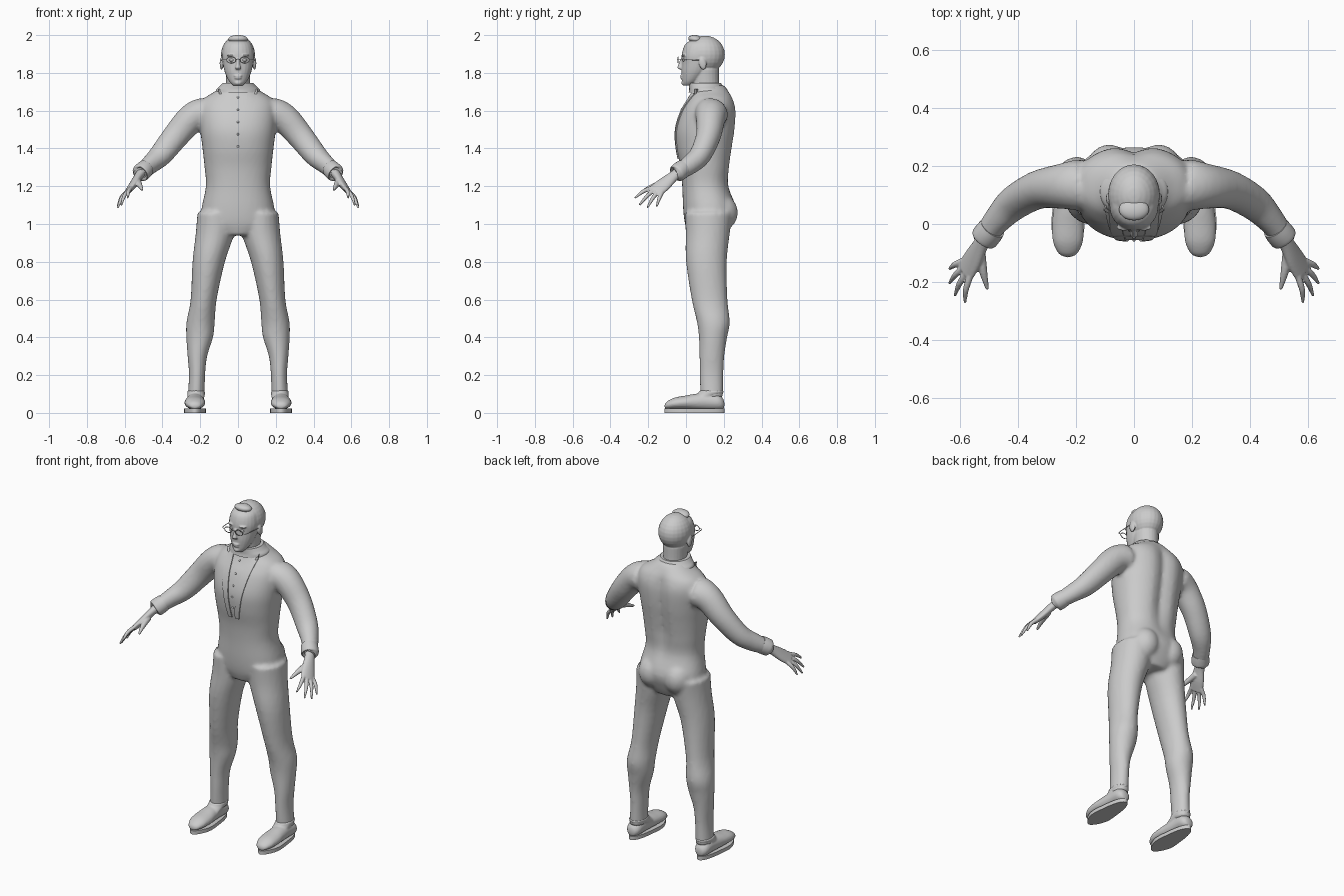
import bpy, bmesh, math
from mathutils import Vector, Matrix
from mathutils.bvhtree import BVHTree

cube = bpy.data.objects.get("Cube")
if cube:
    bpy.data.objects.remove(cube, do_unlink=True)

grey = bpy.data.materials.new("plain_grey")
grey.use_nodes = True
tone = (0.6, 0.6, 0.6, 1)
grey.diffuse_color = tone
grey.node_tree.nodes["Principled BSDF"].inputs["Base Color"].default_value = tone

X, Z = Vector((1, 0, 0)), Vector((0, 0, 1))


def spline(rows, steps=4):
    """Catmull-Rom through rows of numbers."""
    out = []
    for i in range(len(rows) - 1):
        p0, p1, p2, p3 = rows[max(i - 1, 0)], rows[i], rows[i + 1], rows[min(i + 2, len(rows) - 1)]
        for k in range(steps):
            t = k / steps
            out.append([b + t / 2 * (c - a + t * (2 * a - 5 * b + 4 * c - d + t * (3 * (b - c) + d - a)))
                        for a, b, c, d in zip(p0, p1, p2, p3)])
    return out + [list(rows[-1])]


def loft(bm, rows, hint=X, flat=None, side=1, n=24, power=2.0):
    """Tube through rows of x, y, z, half width, half depth; side mirrors in x."""
    pts = spline(rows)
    rings = []
    for i, (x, y, z, ru, rv) in enumerate(pts):
        t = flat or (Vector(pts[min(i + 1, len(pts) - 1)][:3]) - Vector(pts[max(i - 1, 0)][:3])).normalized()
        u = (hint - t * hint.dot(t)).normalized()
        v = t.cross(u)
        ring = []
        for k in range(n):
            a = 2 * math.pi * k / n
            c, s = math.cos(a), math.sin(a)
            p = (Vector((x, y, z)) + u * ru * math.copysign(abs(c) ** (2 / power), c)
                 + v * rv * math.copysign(abs(s) ** (2 / power), s))
            ring.append(bm.verts.new((p.x * side, p.y, p.z)))
        rings.append(ring)
    for a, b in zip(rings, rings[1:]):
        for k in range(n):
            bm.faces.new((a[k], a[(k + 1) % n], b[(k + 1) % n], b[k]))
    bm.faces.new(rings[0])
    bm.faces.new(rings[-1])


def ball(bm, at, radii, tilt=0):
    m = Matrix.Translation(at) @ Matrix.Rotation(tilt, 4, 'X') @ Matrix.Diagonal((*radii, 1))
    bmesh.ops.create_uvsphere(bm, u_segments=24, v_segments=14, radius=1, matrix=m)


def finish(name, bm, voxel=0, relax=0, angle=40):
    bmesh.ops.recalc_face_normals(bm, faces=bm.faces)
    me = bpy.data.meshes.new(name)
    bm.to_mesh(me)
    bm.free()
    ob = bpy.data.objects.new(name, me)
    bpy.context.collection.objects.link(ob)
    me.materials.append(grey)
    bpy.ops.object.select_all(action='DESELECT')
    ob.select_set(True)
    bpy.context.view_layer.objects.active = ob
    if voxel:
        mod = ob.modifiers.new("fuse", 'REMESH')
        mod.mode, mod.voxel_size, mod.use_smooth_shade = 'VOXEL', voxel, True
        if relax:
            mod = ob.modifiers.new("relax", 'SMOOTH')
            mod.factor, mod.iterations = 0.5, relax
        for m in list(ob.modifiers):
            bpy.ops.object.modifier_apply(modifier=m.name)
        bpy.ops.object.shade_smooth()
    else:
        bpy.ops.object.shade_smooth_by_angle(angle=math.radians(angle))
    return ob


# Suit: torso, legs and sleeves fused
bm = bmesh.new()
torso = [(0.94, .10, .115, .10), (1.0, .19, .12, .125), (1.08, .193, .125, .14), (1.2, .17, .105, .125),
         (1.3, .177, .103, .133), (1.4, .188, .1, .15), (1.5, .2, .105, .16), (1.6, .205, .122, .148),
         (1.66, .185, .132, .122), (1.7, .125, .13, .1), (1.735, .08, .115, .085)]
loft(bm, [(0, y, z, w, d) for z, w, y, d in torso], flat=Z, power=2.25, n=40)
for v in bm.verts:  # spine furrow
    if v.co.y > .12:
        fade = max(0, min(1, (v.co.z - 1.12) / .2)) * max(0, min(1, (1.72 - v.co.z) / .1))
        v.co.y -= .025 * fade * math.exp(-(v.co.x / .04) ** 2)
leg = [(.115, .12, 1.06, .1, .125), (.122, .115, .95, .102, .117), (.155, .108, .8, .086, .108),
       (.182, .125, .6, .069, .095), (.198, .145, .48, .075, .087), (.203, .143, .4, .071, .075),
       (.215, .137, .3, .052, .066), (.217, .135, .2, .043, .063), (.222, .137, .08, .045, .06)]
sleeve = [(.12, .14, 1.58, .08, .09), (.185, .135, 1.585, .083, .09), (.25, .13, 1.555, .078, .078),
          (.33, .118, 1.465, .07, .066), (.41, .075, 1.365, .062, .058), (.465, .022, 1.315, .049, .052),
          (.505, -.03, 1.28, .042, .044)]
for s in (1, -1):
    loft(bm, leg, flat=Z, side=s)
    loft(bm, sleeve, side=s)
    ball(bm, (s * .085, .175, 1.06), (.085, .1, .1))
suit = finish("suit", bm, 0.011, 4)
probe = BVHTree.FromObject(suit, bpy.context.evaluated_depsgraph_get())


def chest_y(x, z):
    hit = probe.ray_cast(Vector((x, -1, z)), Vector((0, 1, 0)))[0]
    return hit.y if hit else .05


# Lapels: thin strips laid over the chest
for s, label in ((1, "left"), (-1, "right")):
    bm = bmesh.new()
    rows = []
    for i in range(15):
        t = i / 14
        z = 1.715 - .37 * t
        outer, inner = .105 - .07 * t, .052 - .042 * t
        rows.append([bm.verts.new((s * x, chest_y(x, z) - .006, z))
                     for x in (inner + (outer - inner) * k / 4 for k in range(5))])
    for a, b in zip(rows, rows[1:]):
        for k in range(4):
            bm.faces.new((a[k], a[k + 1], b[k + 1], b[k]))
    geom = bmesh.ops.extrude_face_region(bm, geom=bm.faces[:])["geom"]
    bmesh.ops.translate(bm, verts=[g for g in geom if isinstance(g, bmesh.types.BMVert)], vec=(0, .009, 0))
    finish(label + "_lapel", bm)

# Shirt placket between the lapels
bm = bmesh.new()
for i in range(5):
    z = 1.67 - .065 * i
    ball(bm, (0, chest_y(0, z), z), (.006, .005, .006))
finish("shirt_buttons", bm)

# Folded collar
bm = bmesh.new()
loft(bm, [(0, .112, 1.695, .118, .098), (0, .113, 1.712, .115, .096), (0, .106, 1.728, .098, .09),
          (0, .1, 1.746, .082, .086)], flat=Z, n=40)
finish("collar", bm)

# Head: skull, face, neck, nose and ears fused
bm = bmesh.new()
ball(bm, (0, .1, 1.897), (.09, .106, .1))
face = [(1.733, .012, .026, .028), (1.75, .022, .043, .042), (1.775, .035, .058, .057), (1.81, .05, .072, .074),
        (1.85, .058, .08, .08), (1.9, .062, .084, .084), (1.95, .07, .072, .075), (1.975, .08, .045, .05)]
loft(bm, [(0, y, z, w, d) for z, w, y, d in [(f[0], f[2], f[1], f[3]) for f in face]], flat=Z)
loft(bm, [(0, .11, 1.68, .068, .075), (0, .103, 1.74, .063, .073), (0, .1, 1.82, .066, .075)], flat=Z)
loft(bm, [(0, -.02, 1.875, .008, .01), (0, -.028, 1.845, .01, .012), (0, -.033, 1.827, .015, .013),
          (0, -.025, 1.818, .012, .008)], flat=Z, n=12)
ball(bm, (0, -.024, 1.784), (.022, .008, .005))
ball(bm, (0, -.022, 1.773), (.019, .009, .006))
ball(bm, (0, -.012, 1.747), (.02, .014, .012))
for s in (1, -1):
    ball(bm, (s * .087, .088, 1.85), (.01, .02, .034), .2)
    ball(bm, (s * .035, -.01, 1.893), (.026, .014, .006))
finish("head", bm, 0.0045, 2)

# Hair patch on the crown
bm = bmesh.new()
ball(bm, (0, .05, 1.978), (.052, .038, .022), -.15)
finish("hair_patch", bm)

# Eyes
for s, label in ((1, "left"), (-1, "right")):
    bm = bmesh.new()
    ball(bm, (s * .033, -.009, 1.868), (.014, .012, .008))
    finish(label + "_eye", bm)

# Spectacles: round wires, bridge and temples
bm = bmesh.new()
for s in (1, -1):
    loop = [(.036 + .024 * math.cos(a), -.042, 1.868 + .016 * math.sin(a), .0022, .0022)
            for a in (math.pi * k / 8 for k in range(17))]
    loft(bm, loop, hint=Vector((0, 1, 0)), side=s, n=6)
    loft(bm, [(.06, -.042, 1.87, .002, .002), (.08, -.03, 1.87, .002, .002), (.088, .08, 1.868, .002, .002)],
         hint=Z, side=s, n=6)
loft(bm, [(-.013, -.042, 1.87, .002, .002), (0, -.045, 1.873, .002, .002), (.013, -.042, 1.87, .002, .002)],
     hint=Z, n=6)
finish("spectacles", bm)

# Hands, cuffs and shoes
spread = Vector((.38, .84, -.38))
knuckle = Vector((.583, -.165, 1.172))
tips = [(.583, -.272, 1.137), (.618, -.247, 1.1), (.637, -.205, 1.085), (.637, -.155, 1.093)]
for s, label in ((1, "left"), (-1, "right")):
    bm = bmesh.new()
    loft(bm, [(.505, -.03, 1.28, .028, .026), (.528, -.07, 1.25, .03, .022), (.555, -.12, 1.208, .041, .02),
              (.583, -.165, 1.172, .043, .014)], hint=spread, side=s)
    for i, tip in enumerate(tips):
        base = knuckle + spread * (i - 1.5) * .021 + Vector((-.006, .012, .008))
        tip = Vector(tip)
        mid = base.lerp(tip, .5) + Vector((.006, 0, .008))
        loft(bm, [(*base, .0115, .0115), (*mid, .0105, .0105), (*tip, .005, .005)], side=s, n=12)
    loft(bm, [(.53, -.1, 1.225, .018, .018), (.52, -.165, 1.205, .014, .014), (.506, -.225, 1.18, .006, .006)],
         side=s, n=12)
    finish(label + "_hand", bm, 0.0045, 1)

    bm = bmesh.new()
    loft(bm, [(.488, -.012, 1.295, .046, .048), (.503, -.032, 1.281, .049, .049), (.518, -.05, 1.267, .047, .046),
              (.52, -.053, 1.265, .03, .03)], side=s)
    finish(label + "_cuff", bm)

    bm = bmesh.new()
    shoe = [(-.113, .034, .014, .01), (-.1, .041, .034, .02), (-.06, .05, .052, .031), (0, .055, .055, .037),
            (.05, .058, .05, .043), (.11, .06, .045, .046), (.17, .056, .043, .042), (.196, .048, .028, .028),
            (.203, .046, .01, .01)]
    loft(bm, [(.228, y, z, w, h) for y, z, w, h in shoe], flat=Vector((0, 1, 0)), side=s)
    loft(bm, [(.222, .06, .07, .042, .05), (.222, .125, .1, .047, .066), (.222, .135, .118, .047, .064)],
         flat=Z, side=s)
    finish(label + "_shoe", bm, 0.006, 2)

    bm = bmesh.new()
    outline = []
    for k in range(40):
        a = 2 * math.pi * k / 40
        y = .045 + .16 * math.sin(a)
        w = .05 + .012 * math.exp(-((y + .03) / .07) ** 2)
        outline.append(bm.verts.new((s * (.228 + w * math.cos(a)), y, 0)))
    bottom = bm.faces.new(outline)
    top = bmesh.ops.extrude_face_region(bm, geom=[bottom])["geom"]
    bmesh.ops.translate(bm, verts=[g for g in top if isinstance(g, bmesh.types.BMVert)], vec=(0, 0, .022))
    finish(label + "_sole", bm)
